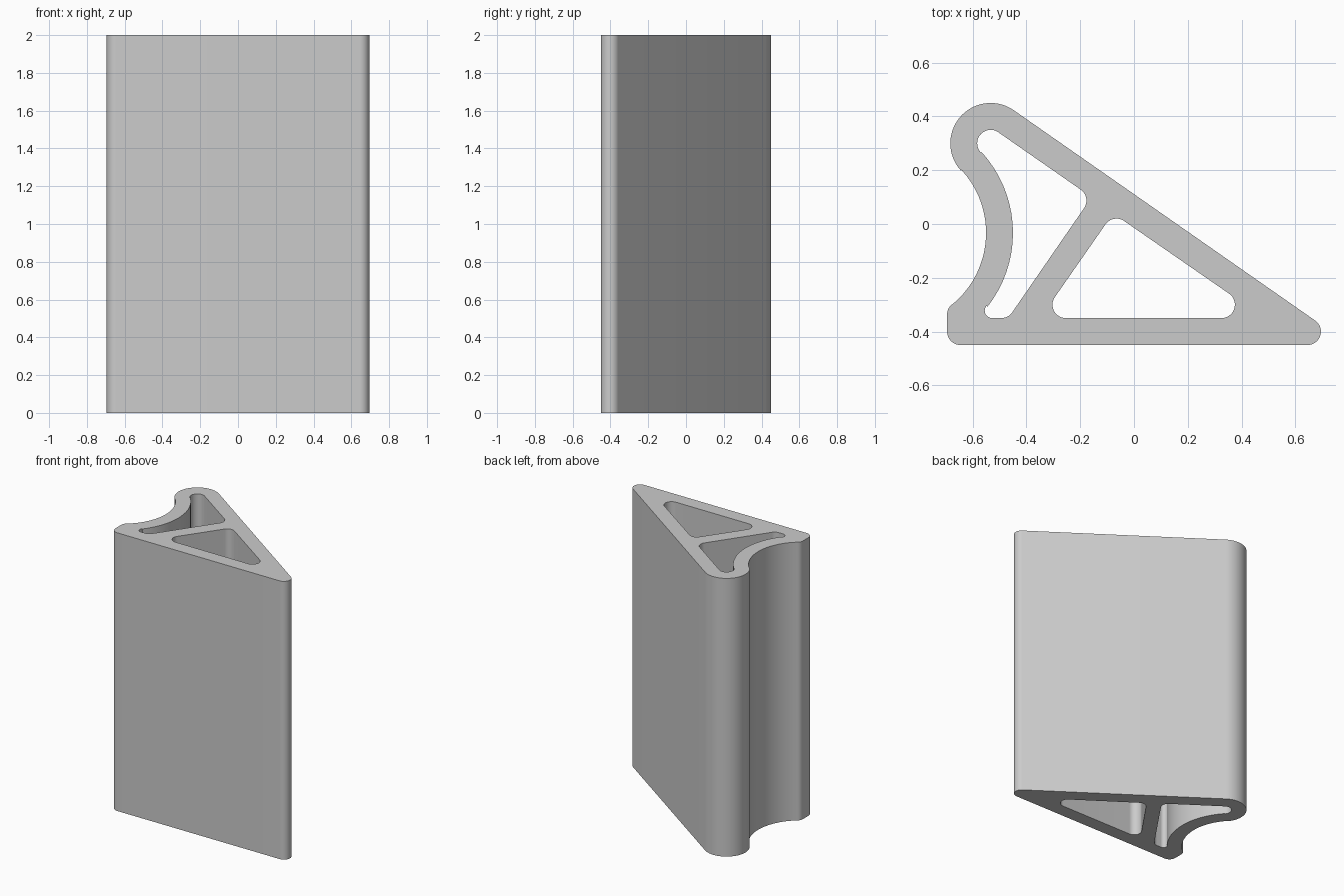
import bpy
import bmesh
from math import radians, cos, sin, ceil

cube = bpy.data.objects.get("Cube")
if cube:
    bpy.data.objects.remove(cube, do_unlink=True)

HEIGHT = 2.0
SLOPE = 55            # direction the sloping wall faces, in degrees
STRUT = SLOPE - 90    # direction the inner strut faces
TOP, HOLLOW = 222.6, 42.6

# Each loop is a chain of arcs (x, y, radius, start, end) joined by straight walls
OUTLINE = [
    (-0.645, -0.40, 0.05, 180, 270),
    (0.645, -0.40, 0.05, 270, 360 + SLOPE),
    (-0.533, 0.30, 0.15, SLOPE, TOP),
    (-0.895, -0.033, 0.345, HOLLOW, -50.6),
    (-0.645, -0.337, 0.05, 129.4, 180),
]
CURVED_CHANNEL = [
    (-0.533, 0.30, 0.05, SLOPE, TOP),
    (-0.895, -0.033, 0.445, HOLLOW, -38.1),
    (-0.527, -0.322, 0.028, 141.9, 270),
    (-0.494, -0.30, 0.05, 270, 360 + STRUT),
    (-0.227, 0.087, 0.05, 360 + STRUT, 360 + SLOPE),
]
TRIANGULAR_CHANNEL = [
    (-0.253, -0.30, 0.05, 180 + STRUT, 270),
    (0.325, -0.30, 0.05, 270, 360 + SLOPE),
    (-0.065, -0.03, 0.05, SLOPE, 180 + STRUT),
]


def arc_points(x, y, r, start, end):
    steps = max(4, ceil(abs(end - start) / 5))
    for i in range(steps + 1):
        a = radians(start + (end - start) * i / steps)
        yield x + r * cos(a), y + r * sin(a)


def add_loop(curve, arcs):
    points = [p for arc in arcs for p in arc_points(*arc)]
    spline = curve.splines.new("POLY")
    spline.points.add(len(points) - 1)
    for point, (x, y) in zip(spline.points, points):
        point.co = (x, y, 0, 1)
    spline.use_cyclic_u = True


# Filled profile with two channels, extruded to full height
curve = bpy.data.curves.new("wedge_profile", "CURVE")
curve.dimensions = "2D"
curve.fill_mode = "BOTH"
curve.extrude = HEIGHT / 2
for loop in (OUTLINE, CURVED_CHANNEL, TRIANGULAR_CHANNEL):
    add_loop(curve, loop)

body = bpy.data.objects.new("wedge_extrusion", curve)
bpy.context.collection.objects.link(body)
bpy.ops.object.select_all(action="DESELECT")
body.select_set(True)
bpy.context.view_layer.objects.active = body
bpy.ops.object.convert(target="MESH")
body = bpy.context.object

# Weld the caps to the walls and stand the part on the ground
bm = bmesh.new()
bm.from_mesh(body.data)
bmesh.ops.remove_doubles(bm, verts=bm.verts, dist=0.0005)
bmesh.ops.translate(bm, verts=bm.verts, vec=(0, 0, HEIGHT / 2))
bmesh.ops.recalc_face_normals(bm, faces=bm.faces)
bm.to_mesh(body.data)
bm.free()
bpy.ops.object.shade_smooth_by_angle(angle=radians(30))

# Plain grey finish
grey = bpy.data.materials.new("light_grey")
grey.use_nodes = True
colour = (0.6, 0.6, 0.6, 1)
grey.diffuse_color = colour
grey.node_tree.nodes["Principled BSDF"].inputs["Base Color"].default_value = colour
body.data.materials.clear()
body.data.materials.append(grey)
